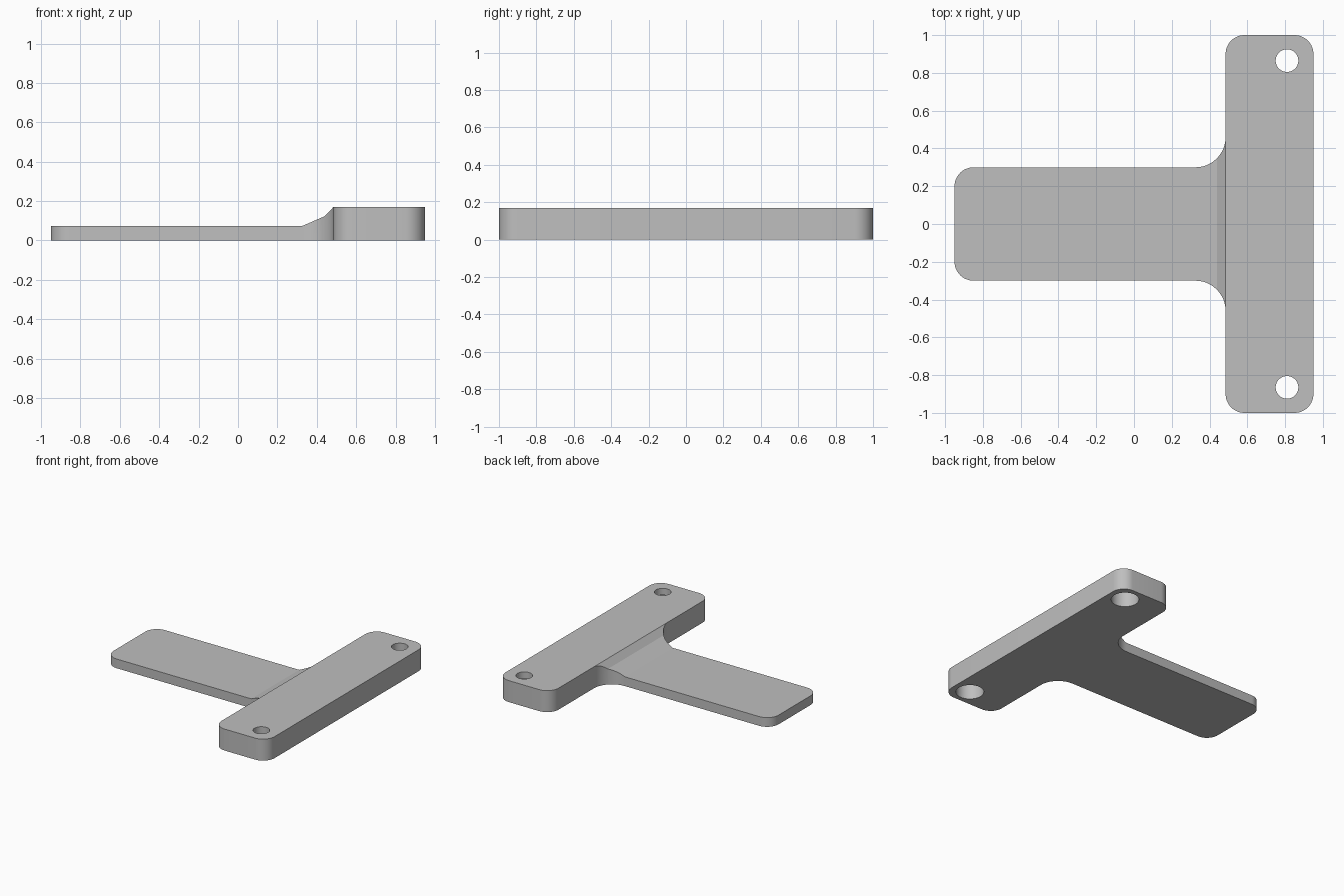
import bpy, bmesh, math

if "Cube" in bpy.data.objects:
    bpy.data.objects.remove(bpy.data.objects["Cube"])

grey = bpy.data.materials.new("plain grey")
grey.use_nodes = True
colour = (0.52, 0.52, 0.52, 1)
grey.diffuse_color = colour
grey.node_tree.nodes["Principled BSDF"].inputs["Base Color"].default_value = colour

STEPS = 12
JOIN = 0.485     # where the arm meets the bar
END = 0.95       # half the overall width
TOP = 0.17       # bar height
THIN = 0.073     # arm thickness
ROUND = 0.1      # corner radius


def make_object(name, bm):
    bmesh.ops.recalc_face_normals(bm, faces=bm.faces)
    mesh = bpy.data.meshes.new(name)
    bm.to_mesh(mesh)
    bm.free()
    obj = bpy.data.objects.new(name, mesh)
    bpy.context.collection.objects.link(obj)
    mesh.materials.append(grey)
    return obj


def quarter():
    return [math.pi / 2 * i / STEPS for i in range(STEPS + 1)]


def smooth(obj):
    bpy.ops.object.select_all(action='DESELECT')
    obj.select_set(True)
    bpy.context.view_layer.objects.active = obj
    bpy.ops.object.shade_smooth_by_angle(angle=math.radians(16))


# Cross bar: rounded rectangle extruded upward
bm = bmesh.new()
corners = [(END, 1), (JOIN, 1), (JOIN, -1), (END, -1)]
outline = []
for k, (x, y) in enumerate(corners):
    cx = x - ROUND if x == END else x + ROUND
    cy = y - math.copysign(ROUND, y)
    for a in quarter():
        t = a + k * math.pi / 2
        outline.append(bm.verts.new((cx + ROUND * math.cos(t), cy + ROUND * math.sin(t), 0)))
base = bm.faces.new(outline)
raised = bmesh.ops.extrude_face_region(bm, geom=[base], use_keep_orig=True)
for v in raised["geom"]:
    if isinstance(v, bmesh.types.BMVert):
        v.co.z = TOP
bar = make_object("cross_bar", bm)


# Screw holes: narrow through holes with wide recesses underneath
def cut_hole(name, y, radius, z0, z1):
    cb = bmesh.new()
    bmesh.ops.create_cone(cb, cap_ends=True, segments=48, radius1=radius,
                          radius2=radius, depth=z1 - z0)
    bmesh.ops.translate(cb, verts=cb.verts, vec=(0.81, y, (z0 + z1) / 2))
    cutter = make_object(name, cb)
    cutter.hide_render = True
    mod = bar.modifiers.new(name, 'BOOLEAN')
    mod.operation = 'DIFFERENCE'
    mod.solver = 'EXACT'
    mod.object = cutter
    bpy.context.view_layer.objects.active = bar
    bpy.ops.object.modifier_apply(modifier=name)
    bpy.data.objects.remove(cutter)


for side, y in (("left", 0.865), ("right", -0.865)):
    cut_hole(side + "_recess", y, 0.1, -0.1, 0.117)
    cut_hole(side + "_screw_hole", y, 0.06, -0.1, 0.3)
smooth(bar)

# Arm: rectangular sections lofted along x, from rounded tip to flared root
HALF, FLARE, RAMP, KNEE = 0.3, 0.16, 0.325, 0.44


def height(x):
    if x <= RAMP:
        return THIN
    if x <= KNEE:
        return THIN + (x - RAMP) / (KNEE - RAMP) * (0.123 - THIN)
    return 0.123 + (x - KNEE) / (JOIN - KNEE) * (TOP - 0.123)


def flare_width(x):
    u = (x - RAMP) / (JOIN - RAMP)
    return HALF + FLARE * (1 - math.sqrt(max(0, 1 - u * u)))


sections = [(-END + ROUND * (1 - math.cos(a)), HALF - ROUND + ROUND * math.sin(a))
            for a in quarter()]
flare_x = sorted([RAMP + (JOIN - RAMP) * math.sin(a) for a in quarter()] + [KNEE])
sections += [(x, flare_width(x)) for x in flare_x]

bm = bmesh.new()
rings = []
for x, w in sections:
    h = height(x)
    rings.append([bm.verts.new(p) for p in ((x, -w, 0), (x, w, 0), (x, w, h), (x, -w, h))])
for a, b in zip(rings, rings[1:]):
    for i in range(4):
        j = (i + 1) % 4
        bm.faces.new((a[i], a[j], b[j], b[i]))
bm.faces.new(rings[0])
bm.faces.new(rings[-1])
arm = make_object("arm", bm)
smooth(arm)
